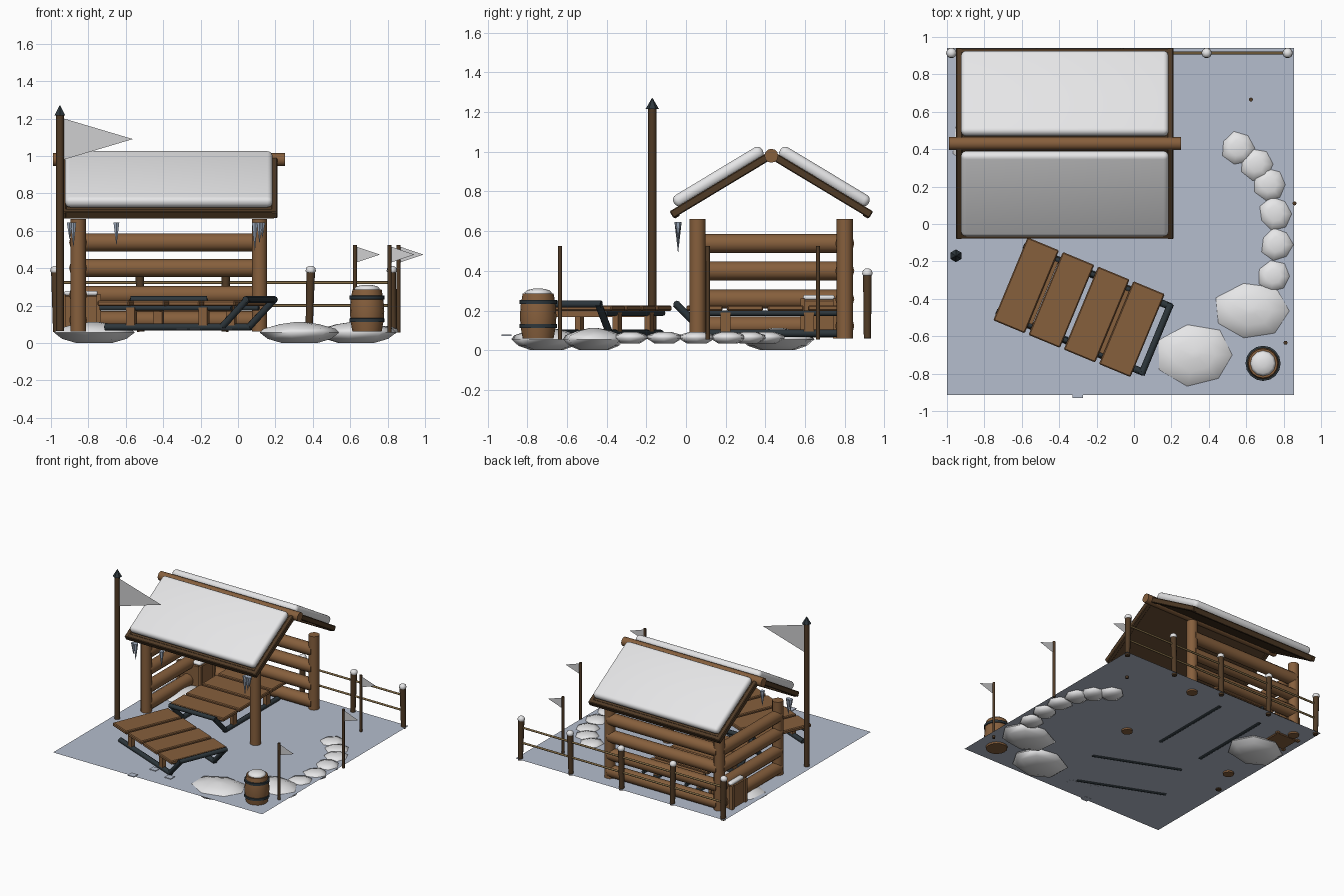
import bpy, bmesh, math, random
from mathutils import Matrix, Vector

random.seed(4)
if "Cube" in bpy.data.objects:
    bpy.data.objects.remove(bpy.data.objects["Cube"])


def material(name, *rgb):
    m = bpy.data.materials.new(name)
    m.use_nodes = True
    m.diffuse_color = (*rgb, 1)
    m.node_tree.nodes["Principled BSDF"].inputs["Base Color"].default_value = (*rgb, 1)
    return m


WOOD = material("warm wood", 0.24, 0.115, 0.046)
DARK = material("dark wood", 0.08, 0.043, 0.019)
SNOW = material("snow", 0.8, 0.8, 0.81)
GROUND = material("blue snow ground", 0.46, 0.51, 0.61)
METAL = material("dark steel", 0.026, 0.037, 0.044)
ROPE = material("tan rail", 0.22, 0.145, 0.06)
ICE = material("ice", 0.36, 0.43, 0.54)
CLOTH = material("pale cloth", 0.62, 0.62, 0.63)


def finish(name, bm, mat, smooth=40):
    bmesh.ops.recalc_face_normals(bm, faces=bm.faces)
    me = bpy.data.meshes.new(name)
    bm.to_mesh(me)
    bm.free()
    me.materials.append(mat)
    ob = bpy.data.objects.new(name, me)
    bpy.context.collection.objects.link(ob)
    if smooth:
        bpy.ops.object.select_all(action="DESELECT")
        ob.select_set(True)
        bpy.context.view_layer.objects.active = ob
        bpy.ops.object.shade_smooth_by_angle(angle=math.radians(smooth))
    return ob


def rod(name, a, b, r, mat, sides=12, r2=None):
    a, b = Vector(a), Vector(b)
    turn = (b - a).to_track_quat("Z", "Y").to_matrix().to_4x4()
    bm = bmesh.new()
    bmesh.ops.create_cone(bm, cap_ends=True, segments=sides, radius1=r,
                          radius2=r if r2 is None else r2, depth=(b - a).length,
                          matrix=Matrix.Translation((a + b) / 2) @ turn)
    return finish(name, bm, mat, 50)


def box(name, center, size, mat, bevel=0.0, rot=None, segments=1):
    bm = bmesh.new()
    bmesh.ops.create_cube(bm, size=1)
    bmesh.ops.scale(bm, vec=size, verts=bm.verts)
    if bevel:
        bmesh.ops.bevel(bm, geom=bm.edges[:], offset=bevel, segments=segments,
                        profile=0.5, affect="EDGES")
    bmesh.ops.transform(bm, verts=bm.verts,
                        matrix=Matrix.Translation(center) @ (rot or Matrix()))
    return finish(name, bm, mat, 60 if segments > 1 else 25)


def lathe(name, center, profile, mat, sides=12, stretch=(1, 1), jitter=0.0, smooth=40):
    """Stack of rings from (radius, height) pairs, capped at both ends."""
    bm = bmesh.new()
    wobble = [1 + random.uniform(-jitter, jitter) for _ in range(sides)]
    rings = []
    for r, z in profile:
        rings.append([bm.verts.new((
            center[0] + r * wobble[i] * stretch[0] * math.cos(math.tau * i / sides),
            center[1] + r * wobble[i] * stretch[1] * math.sin(math.tau * i / sides),
            z)) for i in range(sides)])
    for low, high in zip(rings, rings[1:]):
        for i in range(sides):
            j = (i + 1) % sides
            bm.faces.new((low[i], low[j], high[j], high[i]))
    bm.faces.new(rings[0])
    bm.faces.new(rings[-1])
    return finish(name, bm, mat, smooth)


def pennant(name, x, y, top, length, height):
    bm = bmesh.new()
    bm.faces.new([bm.verts.new(p) for p in (
        (x, y, top), (x, y, top - height), (x + length, y, top - height / 2))])
    finish(name, bm, CLOTH, 0)


# Ground sheet and ice chips
bm = bmesh.new()
bm.faces.new([bm.verts.new(p) for p in ((-1, -0.915, 0.073), (0.855, -0.915, 0.073),
                                        (0.855, 0.94, 0.073), (-1, 0.94, 0.073))])
finish("ground", bm, GROUND, 0)
for x, y in ((-0.3, -0.905), (-0.23, -0.73), (-0.06, -0.78)):
    box("ice_chip", (x, y, 0.075), (0.055, 0.05, 0.006), GROUND)

# Hut posts and log walls, open at the front and on one side
X0, X1, Y0, Y1 = -0.855, 0.115, 0.058, 0.8
for x in (X0, X1):
    for y in (Y0, Y1):
        rod("hut_post", (x, y, 0.06), (x, y, 0.662), 0.041, WOOD)
for z in (0.122, 0.257, 0.4, 0.538):
    rod("back_log", (X0, Y1, z), (X1, Y1, z), 0.048, WOOD)
    rod("side_log", (X0, Y0, z), (X0, Y1, z), 0.048, WOOD)

# Gabled roof with framed panels and snow slabs
RIDGE_Y, RIDGE_Z, EAVE_Z = 0.43, 0.985, 0.69
LEFT, RIGHT = -0.935, 0.195
rod("ridge_log", (-0.99, RIDGE_Y, 0.98), (0.25, RIDGE_Y, 0.98), 0.035, WOOD)
pitch = math.atan2(RIDGE_Z - EAVE_Z, 0.49)
for s in (-1, 1):
    rot = Matrix.Rotation(-s * pitch, 4, "X")
    mid = Vector(((LEFT + RIGHT) / 2, RIDGE_Y + s * 0.245, (RIDGE_Z + EAVE_Z) / 2))
    span = math.hypot(0.49, RIDGE_Z - EAVE_Z)
    box("roof_panel", mid, (RIGHT - LEFT, span, 0.026), DARK, rot=rot)
    for x in (LEFT, RIGHT):
        box("roof_rafter", (x, mid.y, mid.z), (0.034, span + 0.03, 0.04), DARK, 0.005, rot)
    box("roof_eave", (mid.x, RIDGE_Y + s * 0.485, EAVE_Z), (RIGHT - LEFT, 0.034, 0.045),
        DARK, 0.005, rot)
    box("roof_snow", mid + rot @ Vector((0, 0, 0.044)), (1.11, 0.52, 0.062), SNOW,
        0.028, rot, 4)

# Icicles under the front eave
for x, drop in ((-0.9, 0.09), (-0.88, 0.13), (-0.65, 0.12), (0.09, 0.15), (0.115, 0.11),
                (0.13, 0.08)):
    rod("icicle", (x, -0.04, 0.645), (x, -0.04, 0.645 - drop), 0.018, ICE, 6, 0.001)


# Sleds: four planks on a bent runner loop
def sled(center, angle):
    turn = Matrix.Translation(center) @ Matrix.Rotation(angle, 4, "Z")
    flat = Matrix.Rotation(angle, 4, "Z")

    def at(u, v, z):
        return turn @ Vector((u, v, z))

    for i in range(4):
        box("sled_plank", at((i - 1.5) * 0.204, 0, 0.212), (0.182, 0.48, 0.028), WOOD,
            0.006, flat)
    for v in (-0.19, 0.19):
        rod("sled_runner", at(-0.37, v, 0.085), at(0.315, v, 0.085), 0.019, METAL, 8)
        rod("sled_runner_front", at(0.3, v, 0.082), at(0.452, v, 0.235), 0.019, METAL, 8)
        rod("sled_rail", at(-0.4, v, 0.187), at(0.36, v, 0.187), 0.014, METAL, 8)
        for u in (-0.22, 0.2):
            box("sled_leg", at(u, v, 0.14), (0.05, 0.03, 0.1), WOOD, 0, flat)
    rod("sled_handle", at(0.446, -0.205, 0.232), at(0.446, 0.205, 0.232), 0.018, METAL, 8)
    for u in (-0.22, 0.2):
        box("sled_crossbar", at(u, 0, 0.182), (0.05, 0.4, 0.03), WOOD, 0, flat)


sled((-0.294, -0.445, 0), math.radians(-22.5))
sled((-0.37, 0.4, 0), math.radians(-90))

# Tall flagpole
rod("flagpole", (-0.952, -0.17, 0.065), (-0.952, -0.17, 1.22), 0.021, DARK)
rod("flagpole_tip", (-0.952, -0.17, 1.215), (-0.952, -0.17, 1.27), 0.034, METAL, 6, 0.002)
pennant("large_pennant", -0.932, -0.17, 1.2, 0.37, 0.22)

# Small marker flags
for x, y in ((0.625, 0.665), (0.858, 0.11), (0.81, -0.635)):
    rod("marker_pole", (x, y, 0.055), (x, y, 0.525), 0.011, DARK, 8)
    pennant("marker_pennant", x + 0.008, y, 0.515, 0.125, 0.085)

# Back fence with snow-capped posts
for i in range(5):
    x = -0.97 + 0.45 * i
    lean = random.uniform(-0.012, 0.012)
    rod("fence_post", (x, 0.914, 0.06), (x + lean, 0.914, 0.385), 0.019, DARK, 10, 0.023)
    lathe("fence_snow", (x + lean, 0.914),
          ((0.02, 0.372), (0.028, 0.385), (0.024, 0.402), (0.01, 0.412)), SNOW, 10, smooth=80)
for z in (0.2, 0.322):
    rod("fence_rail", (-0.97, 0.914, z), (0.83, 0.914, z), 0.008, ROPE, 8)

# Barrel with hoops and snow
B = (0.69, -0.745)
lathe("barrel", B, ((0.078, 0.06), (0.088, 0.115), (0.092, 0.17), (0.088, 0.23),
                    (0.078, 0.285)), WOOD, 16)
for z in (0.122, 0.243):
    lathe("barrel_hoop", B, ((0.09, z - 0.011), (0.094, z - 0.009), (0.094, z + 0.009),
                             (0.09, z + 0.011)), METAL, 16)
lathe("barrel_snow", B, ((0.066, 0.28), (0.068, 0.292), (0.055, 0.303), (0.02, 0.311)),
      SNOW, 12, smooth=80)

# Crate in the hut corner
box("crate", (-0.84, 0.67, 0.16), (0.19, 0.17, 0.19), WOOD, 0.006)
for x in (-0.935, -0.745):
    for y in (0.588, 0.752):
        box("crate_corner", (x, y, 0.16), (0.024, 0.024, 0.2), WOOD)
box("crate_snow", (-0.84, 0.67, 0.266), (0.18, 0.16, 0.026), SNOW, 0.012, None, 3)

# Snow mounds and stepping stones
for x, y, rx, ry in ((0.63, -0.465, 0.215, 0.165), (0.33, -0.7, 0.225, 0.185),
                     (-0.77, 0.46, 0.225, 0.2)):
    lathe("snow_mound", (x, y), ((0.45, 0), (0.8, 0.022), (1, 0.055), (0.92, 0.075),
                                 (0.5, 0.1), (0.12, 0.112)), SNOW, 7, (rx, ry), 0.07, 80)
for x, y in ((0.555, 0.405), (0.655, 0.32), (0.725, 0.21), (0.755, 0.055), (0.765, -0.11),
             (0.75, -0.28)):
    lathe("stepping_stone", (x, y), ((0.05, 0.035), (0.09, 0.06), (0.085, 0.076),
                                     (0.04, 0.091)), SNOW, 7, (1, 1), 0.07, 80)
